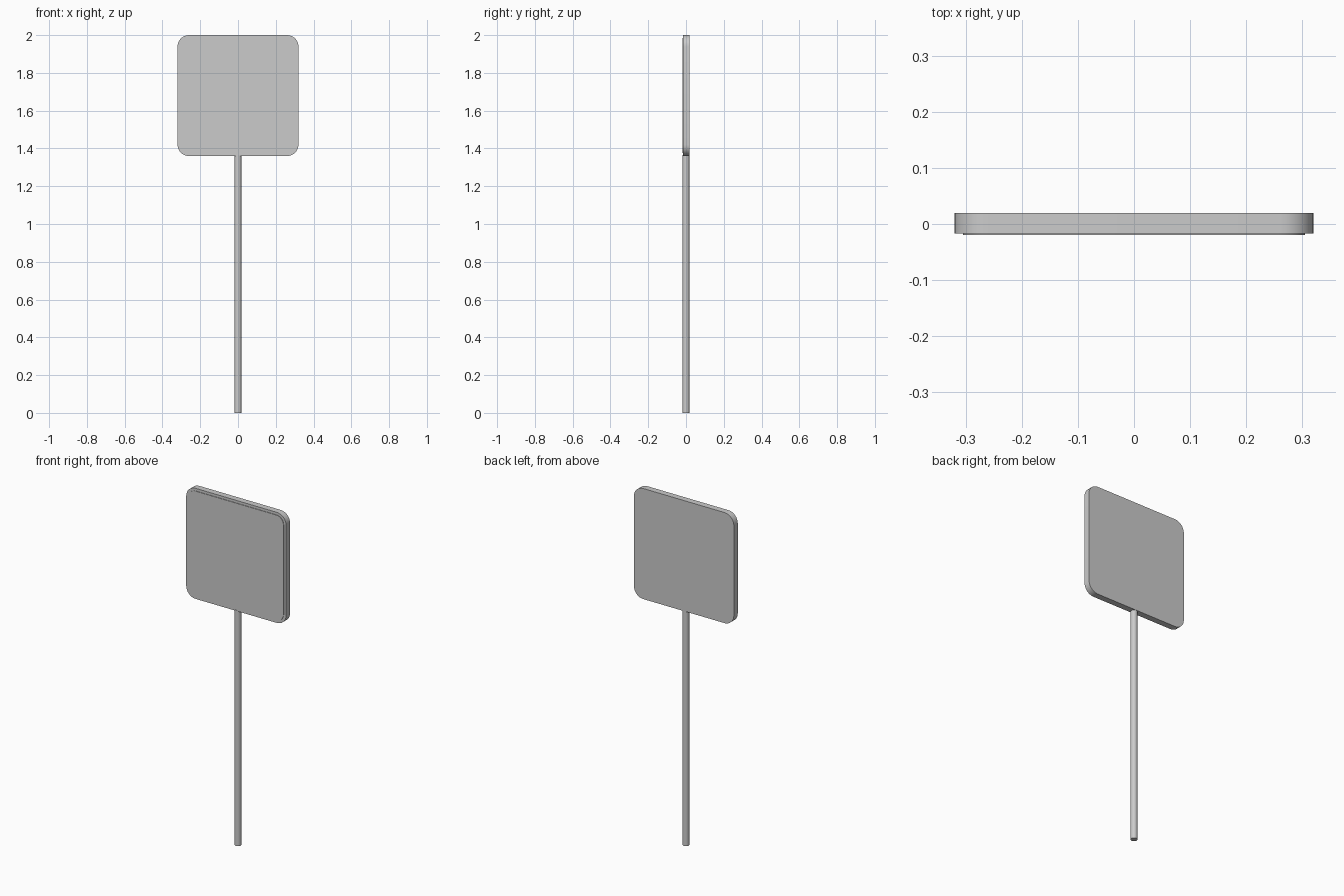
import bpy, bmesh, math

if "Cube" in bpy.data.objects:
    bpy.data.objects.remove(bpy.data.objects["Cube"])


def rounded_plate(name, half, radius, y_front, y_back, z_mid, steps=8):
    """Rounded square in the xz plane, extruded along y."""
    bm = bmesh.new()
    verts = []
    c = half - radius
    for q, (sx, sz) in enumerate([(1, 1), (-1, 1), (-1, -1), (1, -1)]):
        for i in range(steps + 1):
            a = math.pi / 2 * (q + i / steps)
            verts.append(bm.verts.new((sx * c + radius * math.cos(a), y_front,
                                       z_mid + sz * c + radius * math.sin(a))))
    face = bm.faces.new(verts)
    ext = bmesh.ops.extrude_face_region(bm, geom=[face], use_keep_orig=True)
    for v in ext["geom"]:
        if isinstance(v, bmesh.types.BMVert):
            v.co.y = y_back
    bmesh.ops.recalc_face_normals(bm, faces=bm.faces)
    mesh = bpy.data.meshes.new(name)
    bm.to_mesh(mesh)
    bm.free()
    obj = bpy.data.objects.new(name, mesh)
    bpy.context.collection.objects.link(obj)
    return obj


# Sign board and the slightly raised face panel on its front
board = rounded_plate("sign_board", 0.32, 0.06, -0.0165, 0.0195, 1.68)
panel = rounded_plate("face_panel", 0.305, 0.047, -0.0195, -0.0160, 1.68)

# Round pole standing on the ground
bpy.ops.mesh.primitive_cylinder_add(vertices=24, radius=0.018, depth=1.365,
                                    location=(0, 0, 0.6825))
pole = bpy.context.object
pole.name = "pole"

# Smooth the curves, keep the rims sharp
for obj in (board, panel, pole):
    bpy.ops.object.select_all(action='DESELECT')
    obj.select_set(True)
    bpy.context.view_layer.objects.active = obj
    bpy.ops.object.shade_smooth_by_angle(angle=math.radians(35))
